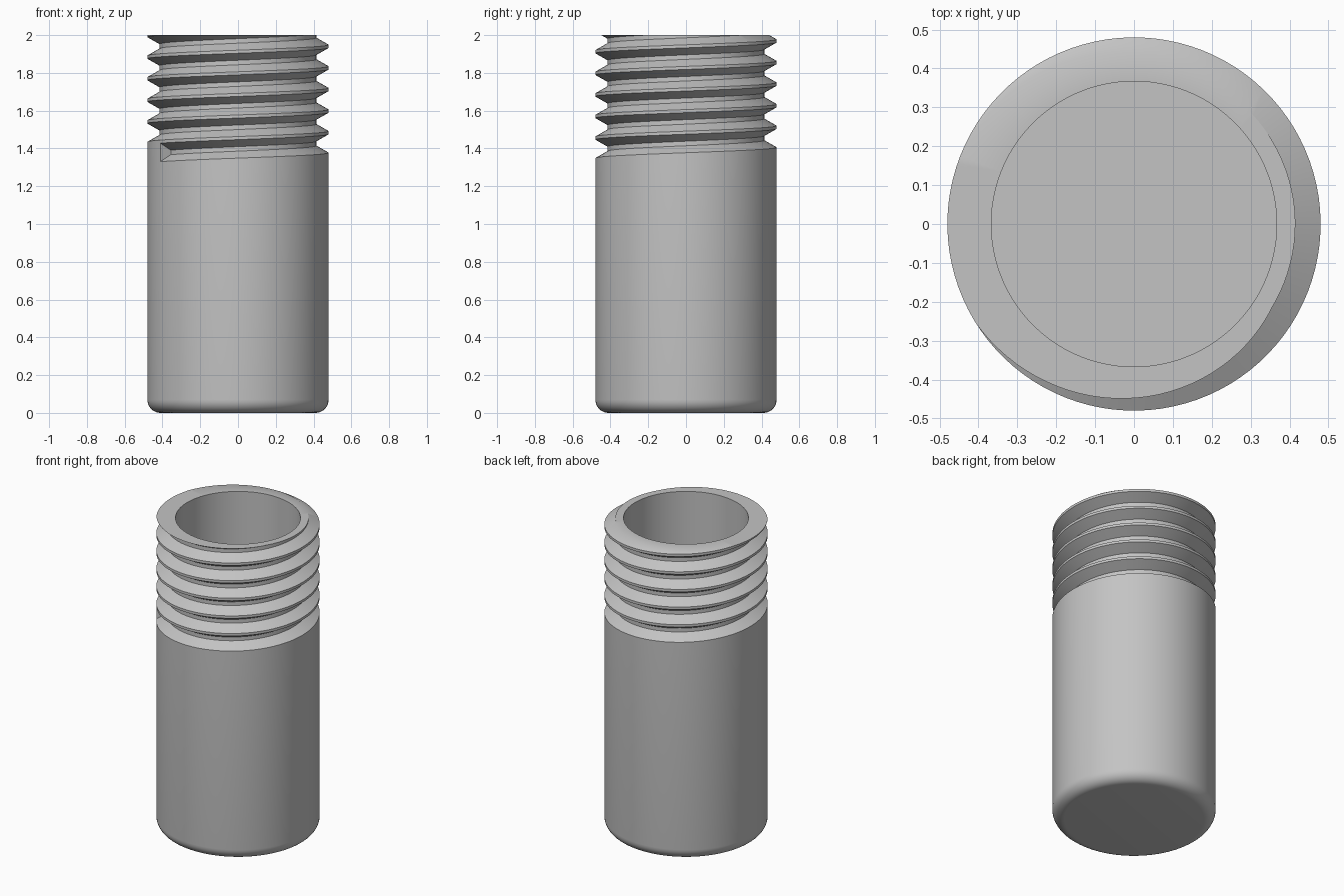
import bpy
import bmesh
from math import sin, cos, pi, radians

cube = bpy.data.objects.get("Cube")
if cube:
    bpy.data.objects.remove(cube)

HEIGHT = 2.0
OUTER, ROOT, BORE = 0.48, 0.415, 0.367   # body, thread root and bore radii
FLOOR = 0.115                            # height of the bore floor
FILLET = 0.07                            # rounded bottom edge
PITCH, FLANK, FLAT = 0.1143, 0.037, 0.024
START_Z, START_ANGLE = 1.33, radians(211)
SEGMENTS, TURNS = 96, 7

bm = bmesh.new()


def column(i):
    """One vertical strip of points: rounded foot, wall, then thread turns."""
    angle = START_ANGLE + 2 * pi * i / SEGMENTS
    profile = []
    for k in range(9):
        a = k / 8 * pi / 2
        profile.append((OUTER - FILLET + FILLET * sin(a), FILLET * (1 - cos(a))))
    for turn in range(TURNS):
        z = START_Z + PITCH * (turn + i / SEGMENTS)
        profile += [(OUTER, z), (ROOT, z + FLANK), (ROOT, z + FLANK + FLAT),
                    (OUTER, z + 2 * FLANK + FLAT)]
    return [bm.verts.new((r * cos(angle), r * sin(angle), z)) for r, z in profile]


# Outer skin with the helical groove
columns = [column(i) for i in range(SEGMENTS + 1)]
for left, right in zip(columns, columns[1:]):
    for k in range(len(left) - 1):
        bm.faces.new((left[k], right[k], right[k + 1], left[k + 1]))

# Flat base
for left, right in zip(columns, columns[1:]):
    bm.faces.new((right[0], left[0], bm.verts.new((0, 0, 0))))

# End wall where the groove starts
bm.faces.new(columns[0][9:13])
bmesh.ops.remove_doubles(bm, verts=bm.verts[:], dist=0.0001)

# Trim the thread level with the rim
cut = bmesh.ops.bisect_plane(bm, geom=bm.verts[:] + bm.edges[:] + bm.faces[:],
                             dist=0.00001, plane_co=(0, 0, HEIGHT),
                             plane_no=(0, 0, 1), clear_outer=True)
rim_edges = [g for g in cut["geom_cut"] if isinstance(g, bmesh.types.BMEdge)]


def bore_point(vert, z):
    p = vert.co.xy.normalized() * BORE
    return bm.verts.new((p.x, p.y, z))


# Rim, bore wall and bore floor
for edge in rim_edges:
    a, b = edge.verts
    top_a, top_b = bore_point(a, HEIGHT), bore_point(b, HEIGHT)
    low_a, low_b = bore_point(a, FLOOR), bore_point(b, FLOOR)
    bm.faces.new((a, b, top_b, top_a))
    bm.faces.new((top_a, top_b, low_b, low_a))
    bm.faces.new((low_a, low_b, bm.verts.new((0, 0, FLOOR))))
bmesh.ops.remove_doubles(bm, verts=bm.verts[:], dist=0.0001)
bmesh.ops.recalc_face_normals(bm, faces=bm.faces[:])

mesh = bpy.data.meshes.new("threaded_tube")
bm.to_mesh(mesh)
bm.free()
tube = bpy.data.objects.new("threaded_tube", mesh)
bpy.context.collection.objects.link(tube)

# Plain grey material
grey = bpy.data.materials.new("plain_grey")
grey.use_nodes = True
colour = (0.55, 0.55, 0.55, 1)
grey.diffuse_color = colour
grey.node_tree.nodes["Principled BSDF"].inputs["Base Color"].default_value = colour
mesh.materials.append(grey)

bpy.ops.object.select_all(action="DESELECT")
tube.select_set(True)
bpy.context.view_layer.objects.active = tube
bpy.ops.object.shade_smooth_by_angle(angle=radians(30))
